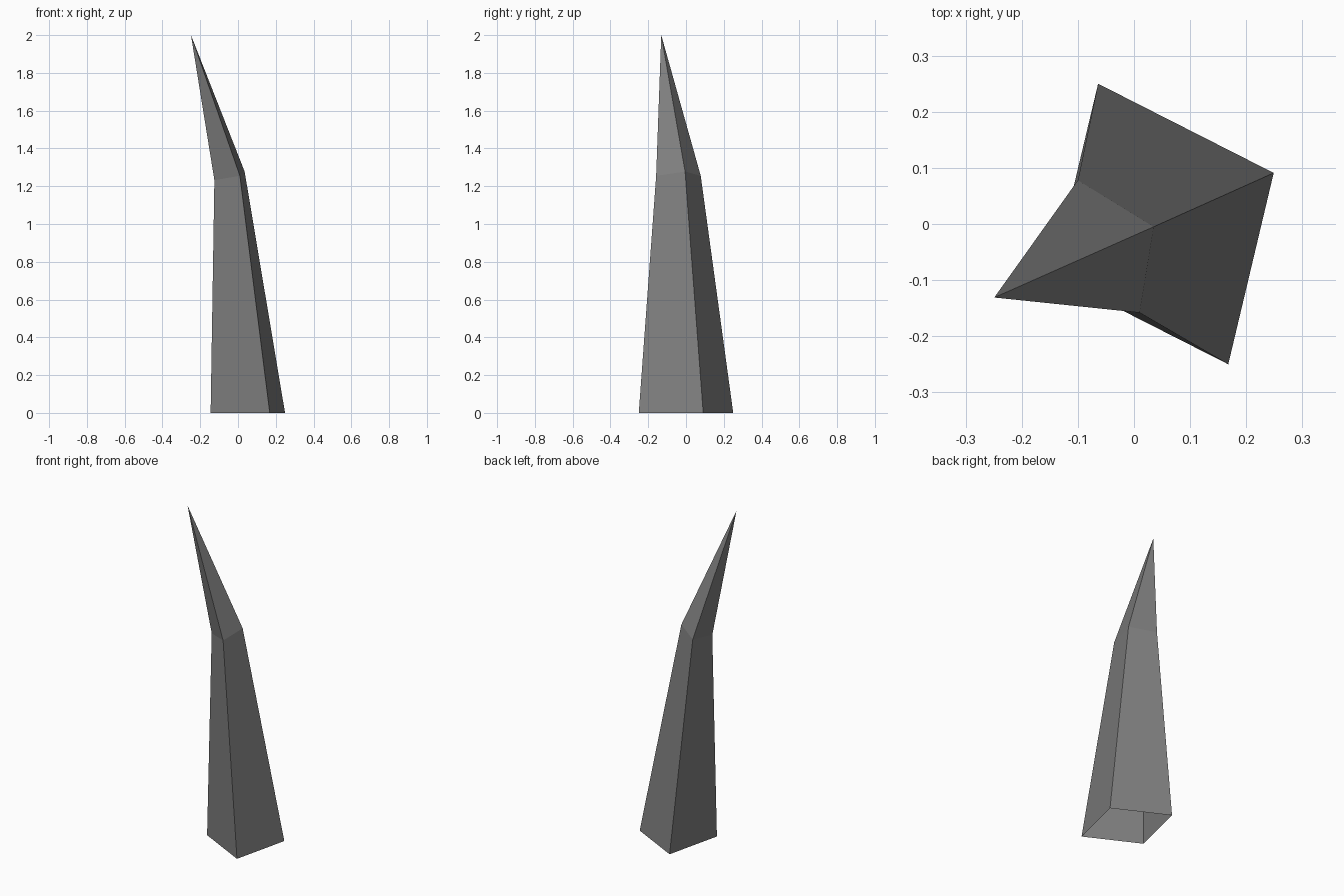
import bpy
import bmesh
from mathutils import Vector

cube = bpy.data.objects.get("Cube")
if cube:
    bpy.data.objects.remove(cube, do_unlink=True)

# Single dark grey material
grey = bpy.data.materials.new("dark_grey")
grey.use_nodes = True
colour = (0.21, 0.21, 0.21, 1)
grey.diffuse_color = colour
grey.node_tree.nodes["Principled BSDF"].inputs["Base Color"].default_value = colour


def diamond(bm, centre, a, b):
    """Ring of four corners at the ends of the half diagonals a and b."""
    c, a, b = Vector(centre), Vector(a), Vector(b)
    return [bm.verts.new(c + d) for d in (a, b, -a, -b)]


# Bent four-sided spike, open underneath
bm = bmesh.new()
base = diamond(bm, (0.052, 0, 0), (0.197, 0.091, 0), (-0.116, 0.25, 0))
bend = diamond(bm, (-0.045, -0.04, 1.255), (0.08, 0.035, 0.023), (-0.055, 0.118, 0))
tip = bm.verts.new((-0.249, -0.131, 2))
for i in range(4):
    j = (i + 1) % 4
    bm.faces.new((base[i], base[j], bend[j], bend[i]))
    bm.faces.new((bend[i], bend[j], tip))

mesh = bpy.data.meshes.new("spike")
bm.to_mesh(mesh)
bm.free()
mesh.materials.append(grey)
spike = bpy.data.objects.new("spike", mesh)
bpy.context.collection.objects.link(spike)
